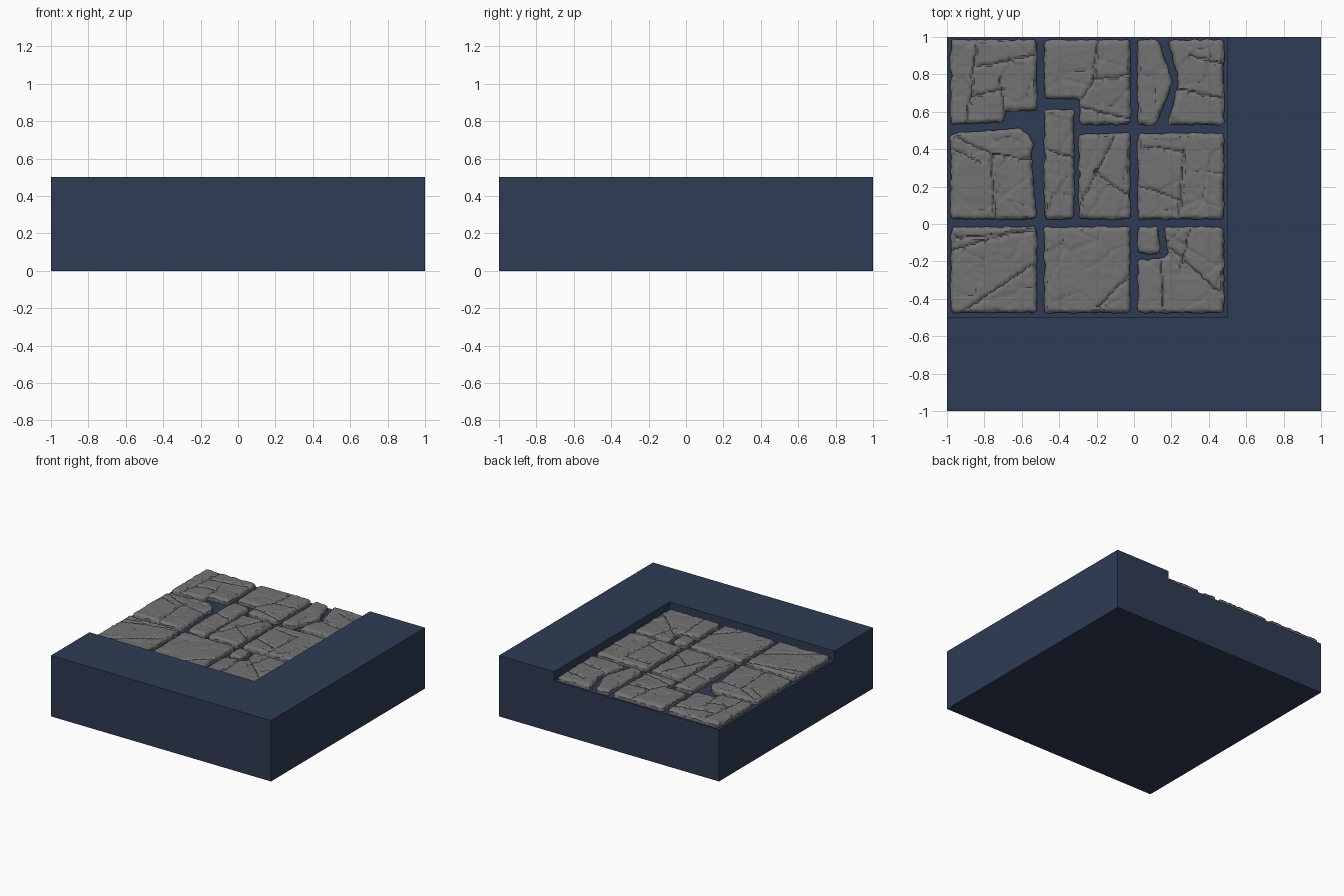
import bpy, bmesh, math
from mathutils import Vector, noise
from mathutils.geometry import intersect_point_line

if "Cube" in bpy.data.objects:
    bpy.data.objects.remove(bpy.data.objects["Cube"])

FLOOR, TOP, STEP = 0.425, 0.468, 0.0085


def material(name, rgb):
    m = bpy.data.materials.new(name)
    m.diffuse_color = (*rgb, 1)
    m.use_nodes = True
    m.node_tree.nodes["Principled BSDF"].inputs["Base Color"].default_value = m.diffuse_color
    return m


navy = material("dark blue grout", (0.028, 0.045, 0.09))
grey = material("grey stone", (0.17, 0.17, 0.17))


def box(name, lo, hi):
    bpy.ops.mesh.primitive_cube_add(size=1, location=[(a + b) / 2 for a, b in zip(lo, hi)])
    ob = bpy.context.object
    ob.name = name
    ob.scale = [b - a for a, b in zip(lo, hi)]
    bpy.ops.object.transform_apply(location=True, rotation=False, scale=True)
    return ob


# base block with a shallow square recess open at the back and left
base = box("base_block", (-1, -1, 0), (1, 1, 0.5))
base.data.materials.append(navy)
cutter = box("recess_cutter", (-1.2, -0.5, FLOOR), (0.5, 1.2, 0.7))
cutter.hide_render = True
mod = base.modifiers.new("recess", 'BOOLEAN')
mod.operation, mod.object, mod.solver = 'DIFFERENCE', cutter, 'EXACT'
bpy.context.view_layer.objects.active = base
bpy.ops.object.modifier_apply(modifier=mod.name)
bpy.data.objects.remove(cutter)


def rect(x0, y0, x1, y1):
    return [(x0, y0), (x1, y0), (x1, y1), (x0, y1)]


# paving stone outlines, counter-clockwise
STONES = [
    [(-.98, .53), (-.69, .545), (-.69, .605), (-.52, .605), (-.52, .985), (-.98, .985)],
    [(-.48, .67), (-.29, .67), (-.29, .53), (-.02, .53), (-.02, .985), (-.48, .985)],
    [(.02, .53), (.12, .53), (.21, .76), (.13, .985), (.02, .985)],
    [(.18, .53), (.48, .53), (.48, .985), (.18, .985), (.24, .76)],
    [(-.98, .025), (-.52, .025), (-.55, .36), (-.53, .44), (-.61, .515), (-.98, .485)],
    rect(-.48, .025, -.32, .61),
    rect(-.295, .025, -.02, .485),
    rect(.02, .025, .48, .485),
    rect(-.98, -.475, -.52, -.015),
    rect(-.48, -.475, -.02, -.015),
    rect(.02, -.16, .135, -.015),
    [(.02, -.475), (.48, -.475), (.48, -.015), (.16, -.015), (.18, -.18), (.02, -.19)],
]

# cracks carved into the stones: start and end points
CRACKS = [
    (-.84, .98, -.89, .54), (-.84, .84, -.53, .9), (-.87, .68, -.69, .72), (-.72, .78, -.69, .6),
    (-.19, .98, -.22, .77), (-.22, .77, -.28, .66), (-.22, .77, -.02, .8), (-.28, .62, -.02, .56),
    (.22, .72, .48, .67), (.3, .9, .48, .85),
    (-.97, .47, -.75, .37), (-.75, .37, -.54, .34), (-.76, .36, -.74, .03), (-.97, .4, -.82, .33),
    (-.48, .4, -.32, .35),
    (-.1, .47, -.2, .28), (-.2, .28, -.04, .15), (-.28, .1, -.2, .28),
    (.27, .4, .24, .05), (.05, .41, .27, .39), (.03, .2, .25, .13),
    (-.97, -.08, -.52, -.04), (-.97, -.14, -.7, -.06), (-.9, -.46, -.55, -.22),
    (-.2, -.45, -.03, -.28),
    (.3, -.03, .25, -.25), (.47, -.38, .2, -.13), (.16, -.45, .15, -.2),
]
SEGMENTS = [(Vector((a, b, 0)), Vector((c, d, 0))) for a, b, c, d in CRACKS]


def distance(p, seg):
    q, t = intersect_point_line(p, *seg)
    return (p - seg[0].lerp(seg[1], min(1, max(0, t)))).length


def stone(name, outline, seed):
    bm = bmesh.new()
    bm.faces.new([bm.verts.new((x, y, 0)) for x, y in outline])
    bmesh.ops.bevel(bm, geom=bm.verts[:], offset=0.022, segments=3, profile=0.5, affect='VERTICES')
    rim = [(e.verts[0].co.copy(), e.verts[1].co.copy()) for e in bm.edges]
    xs, ys = zip(*outline)
    # divide the top into a fine grid
    for axis, lo, hi in ((0, min(xs), max(xs)), (1, min(ys), max(ys))):
        n = max(2, round((hi - lo) / STEP))
        for i in range(1, n):
            co, no = Vector(), Vector()
            co[axis], no[axis] = lo + (hi - lo) * i / n, 1
            bmesh.ops.bisect_plane(bm, geom=bm.verts[:] + bm.edges[:] + bm.faces[:],
                                   plane_co=co, plane_no=no, dist=1e-5)
    bmesh.ops.recalc_face_normals(bm, faces=bm.faces[:])
    if bm.faces[:][0].normal.z < 0:
        bmesh.ops.reverse_faces(bm, faces=bm.faces[:])
    near = [s for s in SEGMENTS
            if min(xs) < (s[0].x + s[1].x) / 2 < max(xs) and min(ys) < (s[0].y + s[1].y) / 2 < max(ys)]
    shift = Vector((0, 0, seed * 3.7))
    # rounded rim, chipped facets, cracks and roughness
    for v in bm.verts:
        p = v.co.copy()
        wob = noise.noise_vector(p * 28 + shift)
        q = p + Vector((wob.x, wob.y, 0)) * 0.008
        edge = min(distance(p, s) for s in rim)
        soft = max(0, 1 - (edge + wob.z * 0.006) / 0.022)
        z = TOP - 0.018 * min(soft, 1.1) ** 2
        for s in near:
            d = distance(q, s)
            z -= 0.011 * max(0, 1 - d / 0.011)
        ds, pts = noise.voronoi(q * 5 + shift)
        tilt = noise.noise_vector(pts[0] * 9.3)
        local = q * 5 + shift - pts[0]
        z += 0.004 * tilt.z + 0.006 * (tilt.x * local.x + tilt.y * local.y)
        z -= 0.004 * max(0, 1 - (ds[1] - ds[0]) / 0.06)
        z += 0.002 * noise.noise(p * 35 + shift) + 0.003 * noise.noise(p * 7 + shift)
        v.co.z = min(z, 0.495)
        if edge < 1e-4:
            v.co.x = max(-0.99, q.x)
            v.co.y = min(0.995, q.y)
    # side walls down to the recess floor
    ext = bmesh.ops.extrude_edge_only(bm, edges=[e for e in bm.edges if e.is_boundary])
    for v in ext["geom"]:
        if isinstance(v, bmesh.types.BMVert):
            v.co.z = FLOOR - 0.005
    bmesh.ops.recalc_face_normals(bm, faces=bm.faces[:])
    if sum(f.normal.z * f.calc_area() for f in bm.faces) < 0:
        bmesh.ops.reverse_faces(bm, faces=bm.faces[:])
    me = bpy.data.meshes.new(name)
    bm.to_mesh(me)
    bm.free()
    me.materials.append(grey)
    ob = bpy.data.objects.new(name, me)
    bpy.context.collection.objects.link(ob)
    bpy.ops.object.select_all(action='DESELECT')
    ob.select_set(True)
    bpy.context.view_layer.objects.active = ob
    bpy.ops.object.shade_smooth_by_angle(angle=math.radians(35))


for i, outline in enumerate(STONES):
    stone(f"paving_stone_{i + 1}", outline, i)
